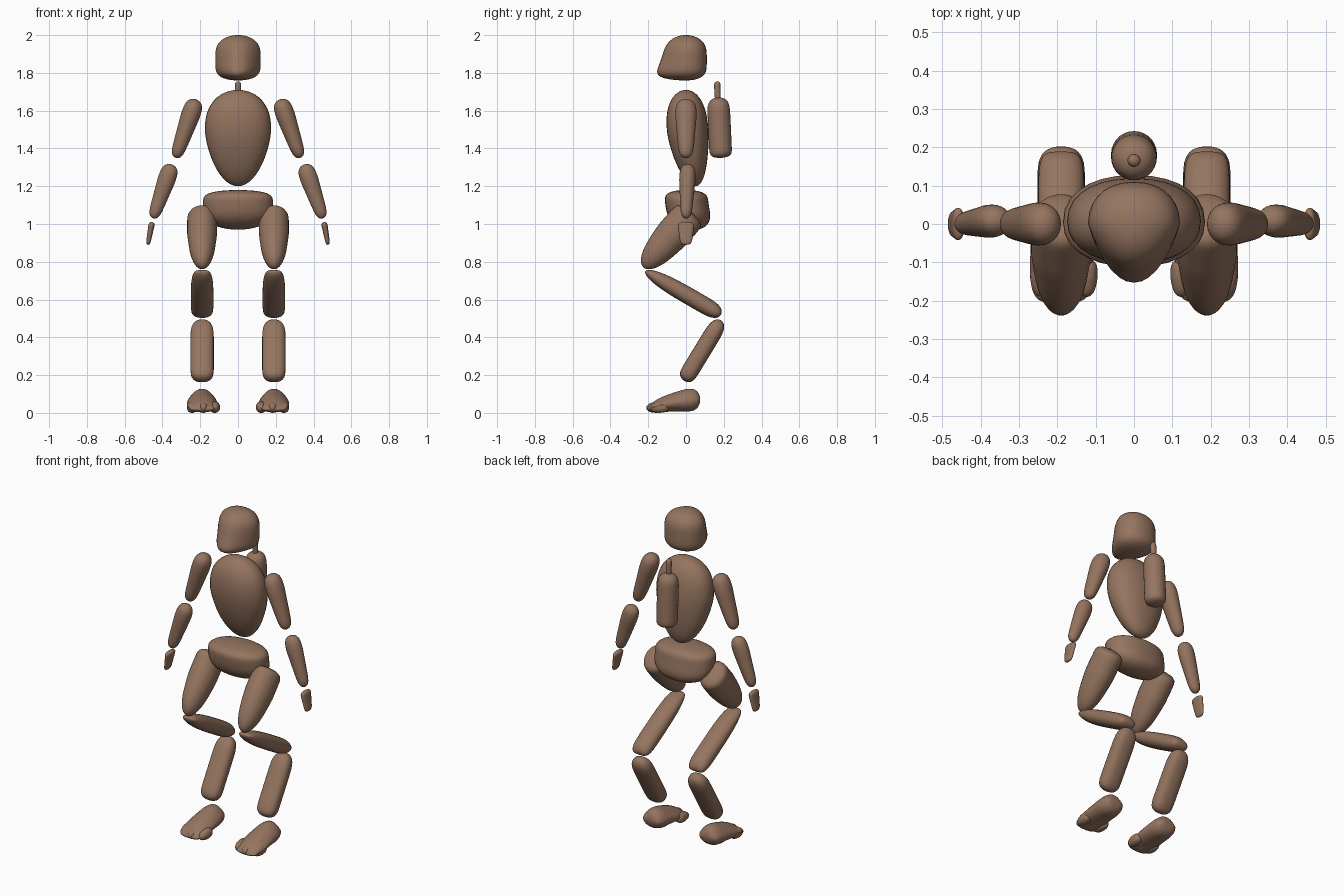
import bpy, bmesh, math
from mathutils import Vector

old = bpy.data.objects.get("Cube")
if old:
    bpy.data.objects.remove(old)

BROWN = (0.3, 0.175, 0.115, 1)
clay = bpy.data.materials.new("brown clay")
clay.use_nodes = True
clay.diffuse_color = BROWN
clay.node_tree.nodes["Principled BSDF"].inputs["Base Color"].default_value = BROWN

RINGS, SIDES = 28, 28


def rounded(value, power):
    return math.copysign(abs(value) ** (2 / power), value)


def finish(name, bm):
    bmesh.ops.recalc_face_normals(bm, faces=bm.faces)
    mesh = bpy.data.meshes.new(name)
    bm.to_mesh(mesh)
    bm.free()
    mesh.materials.append(clay)
    obj = bpy.data.objects.new(name, mesh)
    bpy.context.collection.objects.link(obj)
    bpy.ops.object.select_all(action='DESELECT')
    obj.select_set(True)
    bpy.context.view_layer.objects.active = obj
    bpy.ops.object.shade_smooth_by_angle(angle=math.radians(50))


# Rounded body along an axis, widest at the fraction "peak"
# first and last set the fullness of the ends
def pod(name, start, end, width, depth, peak=0.5, first=4, last=4, slim=0,
        blunt=1, flare=0, bend=0, chin=0, taper=0, power=2.2, side=1):
    start, end = Vector(start), Vector(end)
    axis = (end - start).normalized()
    across = Vector((1, 0, 0))
    across = (across - axis * across.dot(axis)).normalized()
    front = axis.cross(across)
    bm = bmesh.new()
    rings = []
    for k in range(RINGS + 1):
        t = (1 - math.cos(math.pi * k / RINGS)) / 2
        s = (t - peak) / (peak if t < peak else 1 - peak)
        full = first if s < 0 else last
        r = math.sqrt(max(0, 1 - abs(s) ** full)) * (1 - slim * max(s, 0))
        r = max(r, 0.02)
        wide = width * r ** blunt * (1 + flare * (t - 0.5))
        ring = []
        for i in range(SIDES):
            angle = math.tau * i / SIDES
            u = rounded(math.cos(angle), power)
            v = rounded(math.sin(angle), power)
            ahead = max(v, 0)
            u *= wide * (1 - taper * ahead)
            v = depth * r * (v + chin * t * t * ahead) + bend * t * t
            p = start.lerp(end, t) + across * u + front * v
            ring.append(bm.verts.new((p.x * side, p.y, max(p.z, 0))))
        rings.append(ring)
    for upper, lower in zip(rings, rings[1:]):
        for i in range(SIDES):
            bm.faces.new((upper[i - 1], upper[i], lower[i], lower[i - 1]))
    bm.faces.new(rings[0])
    bm.faces.new(rings[-1])
    finish(name, bm)


# Head with a forward jaw
pod("head", (0, 0, 2), (0, 0, 1.76), width=0.12, depth=0.11,
    first=3, last=5, chin=0.7, taper=0.3)

# Egg-shaped torso and broad pelvis
pod("torso", (0, 0, 1.71), (0, 0, 1.2), width=0.175, depth=0.11,
    peak=0.42, first=2.5, last=1.5, bend=-0.05)
pod("pelvis", (0, 0, 1.18), (0, 0, 0.97), width=0.185, depth=0.115,
    peak=0.4, first=5, last=3, bend=-0.04)

# Flask on the back with a thin neck
pod("back_flask", (0, 0.17, 1.67), (0, 0.185, 1.35), width=0.06, depth=0.06,
    first=7, last=14, power=2)
pod("flask_neck", (0, 0.165, 1.755), (0, 0.17, 1.6), width=0.017, depth=0.017,
    peak=0.2, slim=0.2, power=2)

LEG = 0.19
for side, word in ((1, "left"), (-1, "right")):
    # Arms
    pod(word + "_upper_arm", (0.222, 0, 1.66), (0.33, 0, 1.35), width=0.05,
        depth=0.056, peak=0.3, last=12, slim=0.35, power=2, side=side)
    pod(word + "_forearm", (0.35, 0.01, 1.315), (0.45, 0, 1.03), width=0.047,
        depth=0.043, peak=0.3, last=12, slim=0.35, power=2, side=side)
    pod(word + "_hand", (0.455, 0, 1.01), (0.477, 0, 0.89), width=0.016,
        depth=0.042, peak=0.2, last=14, slim=0.3, side=side)

    # Bent legs in three segments
    pod(word + "_thigh", (LEG, 0.03, 1.06), (LEG, -0.225, 0.77), width=0.079,
        depth=0.09, peak=0.4, first=12, slim=0.3, power=2, side=side)
    pod(word + "_shin", (LEG, -0.215, 0.75), (LEG, 0.185, 0.52), width=0.06,
        depth=0.045, peak=0.65, first=3, last=5, blunt=0.4, side=side)
    pod(word + "_lower_leg", (LEG, 0.185, 0.49), (LEG, -0.01, 0.17), width=0.062,
        depth=0.046, first=6, last=10, power=2.5, side=side)

    # Wedge foot with three spread toes
    pod(word + "_foot", (LEG, 0.075, 0.07), (LEG, -0.205, 0.07), width=0.086,
        depth=0.06, peak=0.25, first=3, last=6, slim=0.5, blunt=0.4,
        flare=0.5, bend=-0.05, taper=0.35, side=side)
    for toe, step in (("inner", -1), ("middle", 0), ("outer", 1)):
        x = LEG - 0.007 + 0.06 * step
        tip = -0.21 + 0.02 * abs(step)
        pod(f"{word}_{toe}_toe", (x, tip + 0.1, 0.035), (x, tip, 0.025),
            width=0.028, depth=0.03, slim=0.3, side=side)
